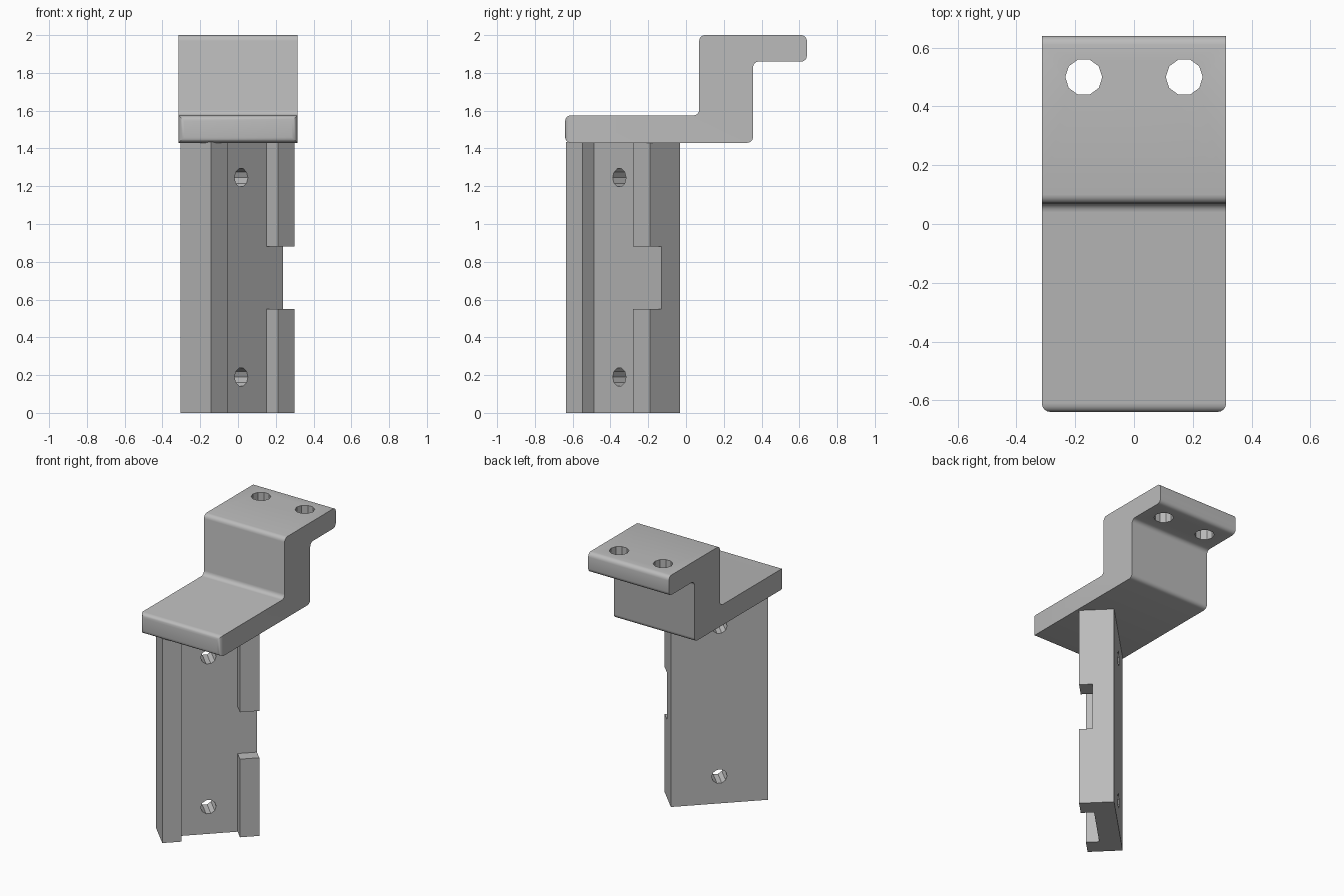
import bpy, bmesh, math
from mathutils import Vector, Matrix

cube = bpy.data.objects.get("Cube")
if cube:
    bpy.data.objects.remove(cube, do_unlink=True)

grey = bpy.data.materials.new("plain grey")
grey.use_nodes = True
grey.diffuse_color = (0.5, 0.5, 0.5, 1)
grey.node_tree.nodes["Principled BSDF"].inputs["Base Color"].default_value = (0.5, 0.5, 0.5, 1)


def make_object(name, bm):
    bmesh.ops.recalc_face_normals(bm, faces=bm.faces[:])
    mesh = bpy.data.meshes.new(name)
    bm.to_mesh(mesh)
    bm.free()
    mesh.materials.append(grey)
    obj = bpy.data.objects.new(name, mesh)
    bpy.context.collection.objects.link(obj)
    return obj


def extrude(points, offset):
    bm = bmesh.new()
    face = bm.faces.new([bm.verts.new(p) for p in points])
    new = bmesh.ops.extrude_face_region(bm, geom=[face])["geom"]
    verts = [g for g in new if isinstance(g, bmesh.types.BMVert)]
    bmesh.ops.translate(bm, verts=verts, vec=offset)
    return bm


def select(obj):
    bpy.ops.object.select_all(action="DESELECT")
    obj.select_set(True)
    bpy.context.view_layer.objects.active = obj


def cut(obj, cutter):
    cutter.hide_render = True
    mod = obj.modifiers.new("cut", "BOOLEAN")
    mod.operation = "DIFFERENCE"
    mod.solver = "EXACT"
    mod.object = cutter
    select(obj)
    bpy.ops.object.modifier_apply(modifier=mod.name)
    bpy.data.objects.remove(cutter, do_unlink=True)


def hole(obj, centre, radius, axis):
    # ten-sided through hole with a corner on each side
    bm = bmesh.new()
    bmesh.ops.create_cone(bm, cap_ends=True, segments=10, radius1=radius,
                          radius2=radius, depth=0.8)
    for v in bm.verts:
        ring = math.atan2(v.co.y, v.co.x)
        step = math.tau / 10
        ring = round(ring / step - 0.25) * step
        v.co.x, v.co.y = radius * math.cos(ring), radius * math.sin(ring)
    turn = Matrix.Identity(4)
    if axis == "channel":
        turn = Matrix.Rotation(math.pi / 4, 4, "Z") @ Matrix.Rotation(math.pi / 2, 4, "X")
    bm.transform(Matrix.Translation(centre) @ turn)
    cut(obj, make_object("hole_cutter", bm))


# Stepped bracket with rounded bends and front corners
W = 0.314
profile = [(-0.64, 1.43), (0.355, 1.43), (0.355, 1.86), (0.64, 1.86),
           (0.64, 2.0), (0.07, 2.0), (0.07, 1.575), (-0.64, 1.575)]
bm = extrude([(-W, y, z) for y, z in profile], (2 * W, 0, 0))
rounded = []
for e in bm.edges:
    a, b = (v.co for v in e.verts)
    across = abs(a.x - b.x) > 0.1
    front_side = not across and max(a.y, b.y) < -0.6
    if across or front_side:
        rounded.append(e)
bmesh.ops.bevel(bm, geom=rounded, offset=0.03, offset_type="OFFSET",
                segments=4, profile=0.5, affect="EDGES")
bracket = make_object("stepped_bracket", bm)
for side in (-1, 1):
    hole(bracket, (side * 0.171, 0.5, 1.93), 0.063, "vertical")

# Channel post, turned 45 degrees: u runs across it, n points out of its open side
u = Vector((1, 1, 0)).normalized()
n = Vector((1, -1, 0)).normalized()
back = Vector((-0.082, -0.254, 0))
half, depth, lip, floor = 0.314, 0.226, 0.125, 0.14


def plan(points, z):
    return [back + u * a + n * b + Vector((0, 0, z)) for a, b in points]


inner = half - lip
section = [(-half, 0), (half, 0), (half, depth), (inner, depth),
           (inner, floor), (-inner, floor), (-inner, depth), (-half, depth)]
post = make_object("channel_post", extrude(plan(section, 0), (0, 0, 1.435)))

# Gap in one lip of the channel
gap = [(inner - 0.02, floor), (half + 0.1, floor),
       (half + 0.1, depth + 0.1), (inner - 0.02, depth + 0.1)]
cut(post, make_object("gap_cutter", extrude(plan(gap, 0.55), (0, 0, 0.33))))

# Screw holes through the channel floor
for z in (0.19, 1.245):
    hole(post, back + n * 0.1 + Vector((0, 0, z)), 0.05, "channel")

for obj in (bracket, post):
    select(obj)
    bpy.ops.object.shade_smooth_by_angle(angle=math.radians(30))
